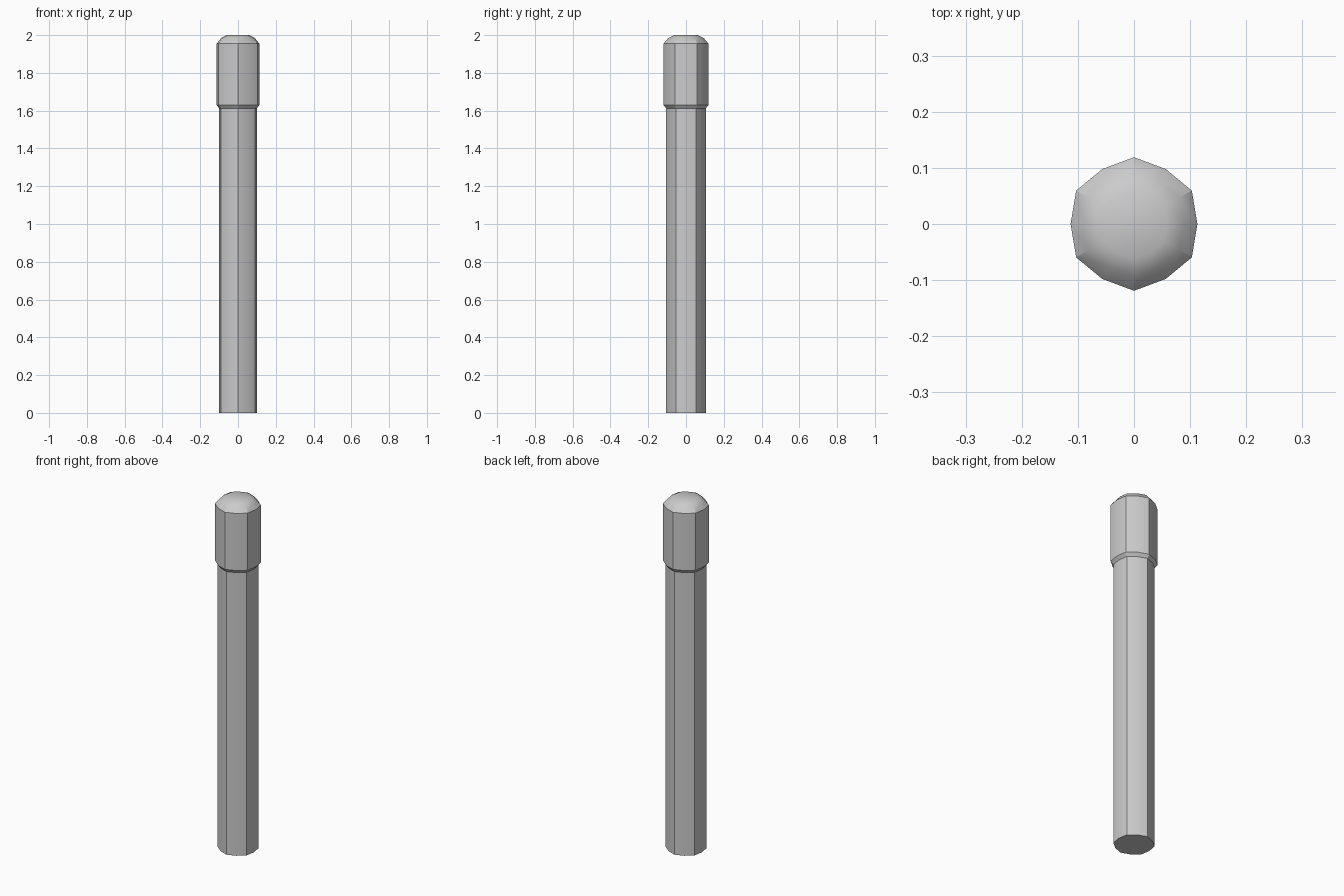
import bpy, bmesh
from math import sin, cos, pi

if "Cube" in bpy.data.objects:
    bpy.data.objects.remove(bpy.data.objects["Cube"])

SIDES = 12
FLAT = 0.95   # every second corner is pulled in, giving a bulged hexagon


def turned(name, profile):
    """Sweep (radius, z) points round z as a bulged hexagon and cap both ends."""
    bm = bmesh.new()
    rings = []
    for r, z in profile:
        ring = []
        for i in range(SIDES):
            a = 2 * pi * i / SIDES
            k = r if i % 2 else r * FLAT
            ring.append(bm.verts.new((k * cos(a), k * sin(a), z)))
        rings.append(ring)
    for lo, hi in zip(rings, rings[1:]):
        for i in range(SIDES):
            j = (i + 1) % SIDES
            bm.faces.new((lo[i], lo[j], hi[j], hi[i]))
    bm.faces.new(rings[0][::-1])
    bm.faces.new(rings[-1])
    me = bpy.data.meshes.new(name)
    bm.to_mesh(me)
    bm.free()
    ob = bpy.data.objects.new(name, me)
    bpy.context.collection.objects.link(ob)
    bpy.context.view_layer.objects.active = ob
    ob.select_set(True)
    bpy.ops.object.shade_smooth_by_angle(angle=pi / 6)
    ob.select_set(False)
    return ob


# Shaft, chamfered collar, thicker head and domed flat top in one skin
turned("bollard_post", [
    (0.105, 0.0), (0.105, 1.612),
    (0.119, 1.63), (0.119, 1.955),
    (0.093, 1.985), (0.062, 2.0),
])
